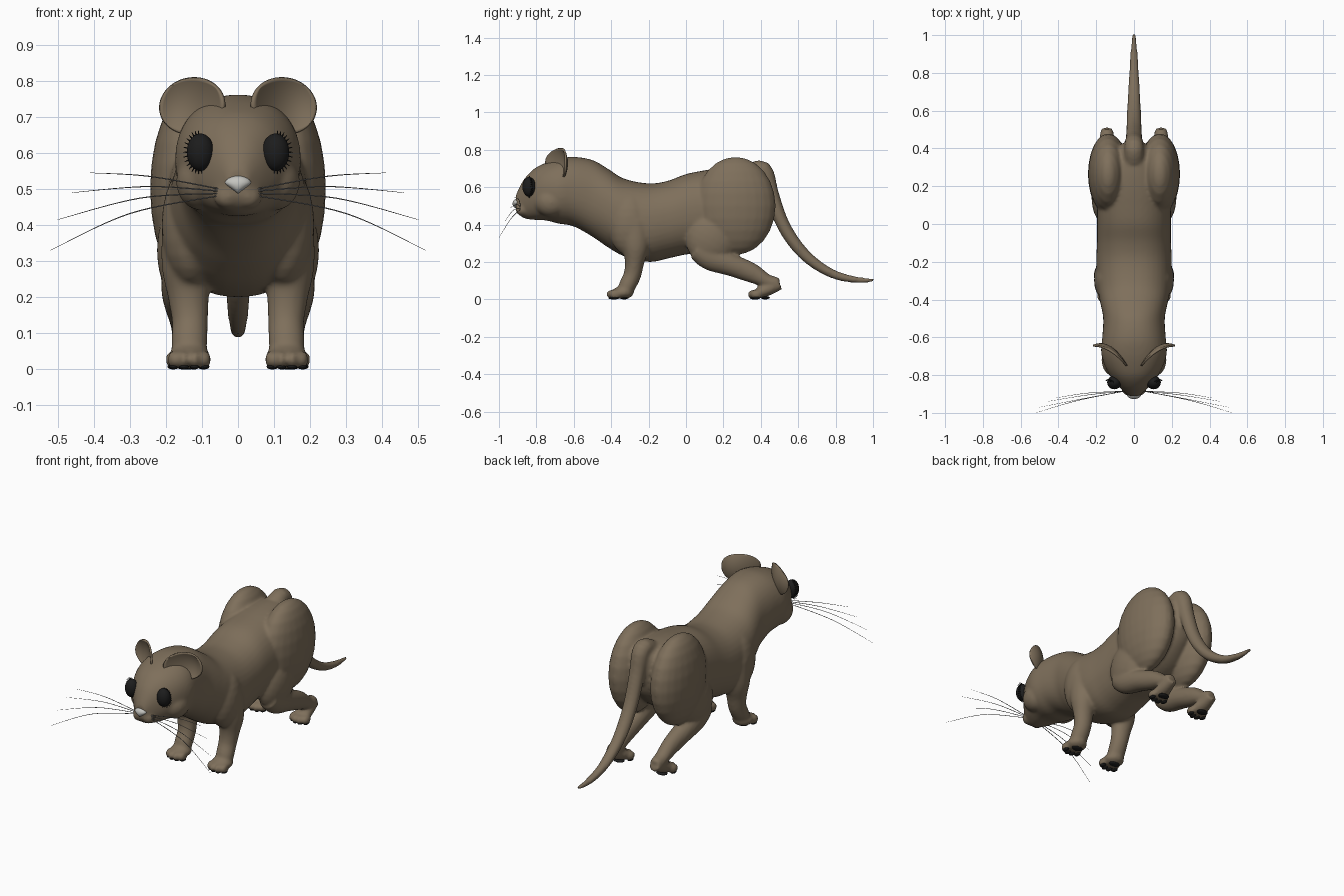
import bpy, bmesh, math
from mathutils import Vector, Matrix

cube = bpy.data.objects.get("Cube")
if cube:
    bpy.data.objects.remove(cube)


def material(name, rgb, rough=0.7):
    m = bpy.data.materials.new(name)
    m.use_nodes = True
    m.diffuse_color = (*rgb, 1)
    bsdf = m.node_tree.nodes["Principled BSDF"]
    bsdf.inputs["Base Color"].default_value = (*rgb, 1)
    bsdf.inputs["Roughness"].default_value = rough
    return m


FUR = material("brown fur", (0.21, 0.16, 0.105))
BLACK = material("black", (0.012, 0.012, 0.012), 0.4)
NOSE = material("pale nose", (0.55, 0.55, 0.52))
WHISKER = material("grey whisker", (0.2, 0.2, 0.2))


def finish(name, bm, mat):
    bmesh.ops.recalc_face_normals(bm, faces=bm.faces)
    mesh = bpy.data.meshes.new(name)
    bm.to_mesh(mesh)
    bm.free()
    mesh.materials.append(mat)
    mesh.shade_smooth()
    ob = bpy.data.objects.new(name, mesh)
    bpy.context.collection.objects.link(ob)
    return ob


def ball(bm, c, r, tilt=0.0, seg=24):
    """Ellipsoid at c with radii r, tilted about x."""
    mat = Matrix.Translation(c) @ Matrix.Rotation(tilt, 4, 'X') @ Matrix.Diagonal((*r, 1))
    bmesh.ops.create_uvsphere(bm, u_segments=seg, v_segments=seg // 2, radius=1, matrix=mat)


def spline(keys, steps):
    """Catmull-Rom samples through rows of numbers."""
    rows = [Vector(k) for k in keys]
    out = []
    for i in range(len(rows) - 1):
        a, b, c, d = (rows[min(max(i + j, 0), len(rows) - 1)] for j in (-1, 0, 1, 2))
        for s in range(steps):
            t = s / steps
            out.append(0.5 * (2 * b + (c - a) * t + (2 * a - 5 * b + 4 * c - d) * t * t
                              + (3 * b - a - 3 * c + d) * t ** 3))
    return out + [rows[-1]]


def tube(bm, keys, ref=(1, 0, 0), sides=24, steps=4, power=1.0, upright=False):
    """Loft of rows (x, y, z, half width, half height) along a smooth path."""
    rows = spline(keys, steps)
    rings = []
    for i, row in enumerate(rows):
        ends = rows[min(i + 1, len(rows) - 1)], rows[max(i - 1, 0)]
        tan = Vector((0, 1, 0)) if upright else (Vector(ends[0][:3]) - Vector(ends[1][:3])).normalized()
        side = Vector(ref)
        side = (side - tan * side.dot(tan)).normalized()
        up = side.cross(tan)
        ring = []
        for k in range(sides):
            a = 2 * math.pi * k / sides
            u, v = math.cos(a), math.sin(a)
            u, v = math.copysign(abs(u) ** power, u), math.copysign(abs(v) ** power, v)
            ring.append(bm.verts.new(Vector(row[:3]) + side * u * row[3] + up * v * row[4]))
        rings.append(ring)
    for p, q in zip(rings, rings[1:]):
        for k in range(sides):
            n = (k + 1) % sides
            bm.faces.new((p[k], p[n], q[n], q[k]))
    bm.faces.new(rings[0])
    bm.faces.new(rings[-1])


# Trunk and head: y, half width, top, bottom
TRUNK = [(-.91, .028, .555, .48), (-.89, .05, .60, .45), (-.86, .08, .65, .432),
         (-.81, .122, .70, .425), (-.75, .155, .73, .422), (-.68, .174, .752, .405),
         (-.6, .168, .762, .39), (-.5, .163, .745, .335), (-.42, .178, .70, .28),
         (-.33, .195, .645, .23), (-.2, .2, .62, .2), (-.1, .196, .633, .218),
         (0, .195, .67, .24), (.1, .195, .69, .25), (.2, .185, .705, .27),
         (.3, .15, .71, .32), (.4, .09, .70, .42), (.43, .05, .67, .5)]
bm = bmesh.new()
tube(bm, [(0, y, (t + b) / 2, w, (t - b) / 2) for y, w, t, b in TRUNK],
     sides=40, power=0.9, upright=True)

# Tail
tube(bm, [(0, .33, .68, .05, .04), (0, .41, .69, .05, .05), (0, .455, .57, .044, .04),
          (0, .505, .43, .041, .036), (0, .57, .315, .038, .034), (0, .66, .215, .034, .03),
          (0, .78, .138, .027, .024), (0, .9, .106, .02, .018), (0, 1.008, .102, .009, .009)])

TOES = [(-.042, .014), (-.015, 0), (.015, 0), (.042, .014)]
for s in (-1, 1):
    # Muzzle and cheek
    ball(bm, (s * .027, -.872, .478), (.04, .038, .034))
    ball(bm, (s * .1, -.72, .52), (.072, .09, .08))
    # Shoulder and front leg
    ball(bm, (s * .128, -.3, .4), (.084, .115, .17))
    tube(bm, [(s * .14, -.28, .42, .07, .09), (s * .142, -.27, .29, .07, .075),
              (s * .137, -.275, .2, .057, .052), (s * .133, -.287, .13, .05, .047),
              (s * .135, -.315, .07, .05, .045), (s * .135, -.33, .03, .045, .035)])
    ball(bm, (s * .135, -.338, .036), (.058, .06, .034))
    # Haunch, thigh and hind leg
    ball(bm, (s * .136, .265, .5), (.108, .215, .262))
    ball(bm, (s * .15, .14, .33), (.075, .14, .15), -.5)
    tube(bm, [(s * .155, .06, .27, .055, .06), (s * .155, .13, .225, .058, .07),
              (s * .15, .24, .185, .055, .06), (s * .145, .35, .142, .046, .053),
              (s * .143, .43, .1, .04, .037), (s * .143, .48, .085, .036, .035),
              (s * .143, .495, .08, .028, .028)])
    tube(bm, [(s * .143, .5, .085, .033, .034), (s * .143, .45, .06, .04, .035),
              (s * .14, .4, .038, .05, .032), (s * .14, .38, .034, .048, .026)])
    # Toes of both paws
    for x, y in ((.135, -.393), (.14, .362)):
        for dx, dy in TOES:
            ball(bm, (s * x + dx, y + dy, .027), (.019, .034, .026), seg=16)
body = finish("body", bm, FUR)
remesh = body.modifiers.new("blend", 'REMESH')
remesh.mode = 'VOXEL'
remesh.voxel_size = 0.009
remesh.use_smooth_shade = True
smooth = body.modifiers.new("soften", 'SMOOTH')
smooth.factor = 0.5
smooth.iterations = 7

# Nose: a rounded wedge, narrow at the bottom
bm = bmesh.new()
ball(bm, (0, -.905, .512), (.038, .022, .025))
for v in bm.verts:
    v.co.x *= min(1, max(.2, (v.co.z - .482) / .035))
finish("nose", bm, NOSE)

WHISKERS = [((.245, -.895, .535), (.41, -.92, .545)), ((.245, -.905, .507), (.46, -.94, .49)),
            ((.27, -.925, .475), (.5, -.97, .415)), ((.3, -.935, .432), (.52, -1.0, .33))]
for s, side in ((-1, "right"), (1, "left")):
    # Eye with a ring of lashes
    bm = bmesh.new()
    ball(bm, (s * .104, -.839, .602), (.038, .036, .052), seg=32)
    finish(side + "_eye", bm, BLACK)
    bm = bmesh.new()
    for k in range(18):
        a = math.radians(-130 + k * 13)
        ca, sa = math.cos(a), math.sin(a)
        root = Vector((s * (.11 + .026 * ca), -.832 + .01 * ca, .602 + .046 * sa))
        tip = root + Vector((s * .016 * ca, -.008, .014 * sa))
        tube(bm, [(*root, .003, .003), (*tip, .0008, .0008)], ref=(.2, 1, .1), sides=5, steps=1)
    finish(side + "_lashes", bm, BLACK)

    # Ear: a cupped round shell
    bm = bmesh.new()
    bmesh.ops.create_grid(bm, x_segments=20, y_segments=20, size=1)
    for v in bm.verts:
        u, w = v.co.x, v.co.y
        du, dw = u * math.sqrt(1 - w * w / 2), w * math.sqrt(1 - u * u / 2)
        x = .128 + .088 * du - .012 * dw
        z = .73 + .078 * dw + .006 * du
        cup = 3.4 * (.215 - x) ** 2
        v.co = (s * x, -.645 - cup + .02 * (1 - du * du - dw * dw), z)
    ear = finish(side + "_ear", bm, FUR)
    shell = ear.modifiers.new("thickness", 'SOLIDIFY')
    shell.thickness = 0.01
    shell.offset = 0

    # Whiskers
    bm = bmesh.new()
    for i, (mid, tip) in enumerate(WHISKERS):
        keys = [(.05, -.885, .5 - .006 * i, .0018, .0018), (*mid, .0015, .0015), (*tip, .0006, .0006)]
        tube(bm, [(s * k[0], *k[1:]) for k in keys], ref=(0, 0, 1), sides=6, steps=8)
    finish(side + "_whiskers", bm, WHISKER)

    # Paw pads
    for name, x, y in (("front", .135, -.393), ("hind", .14, .362)):
        bm = bmesh.new()
        for dx, dy in TOES:
            ball(bm, (s * x + dx, y + dy, .008), (.014, .022, .008), seg=16)
        ball(bm, (s * x, y + .062, .009), (.034, .024, .009), seg=16)
        finish(side + "_" + name + "_pads", bm, BLACK)
